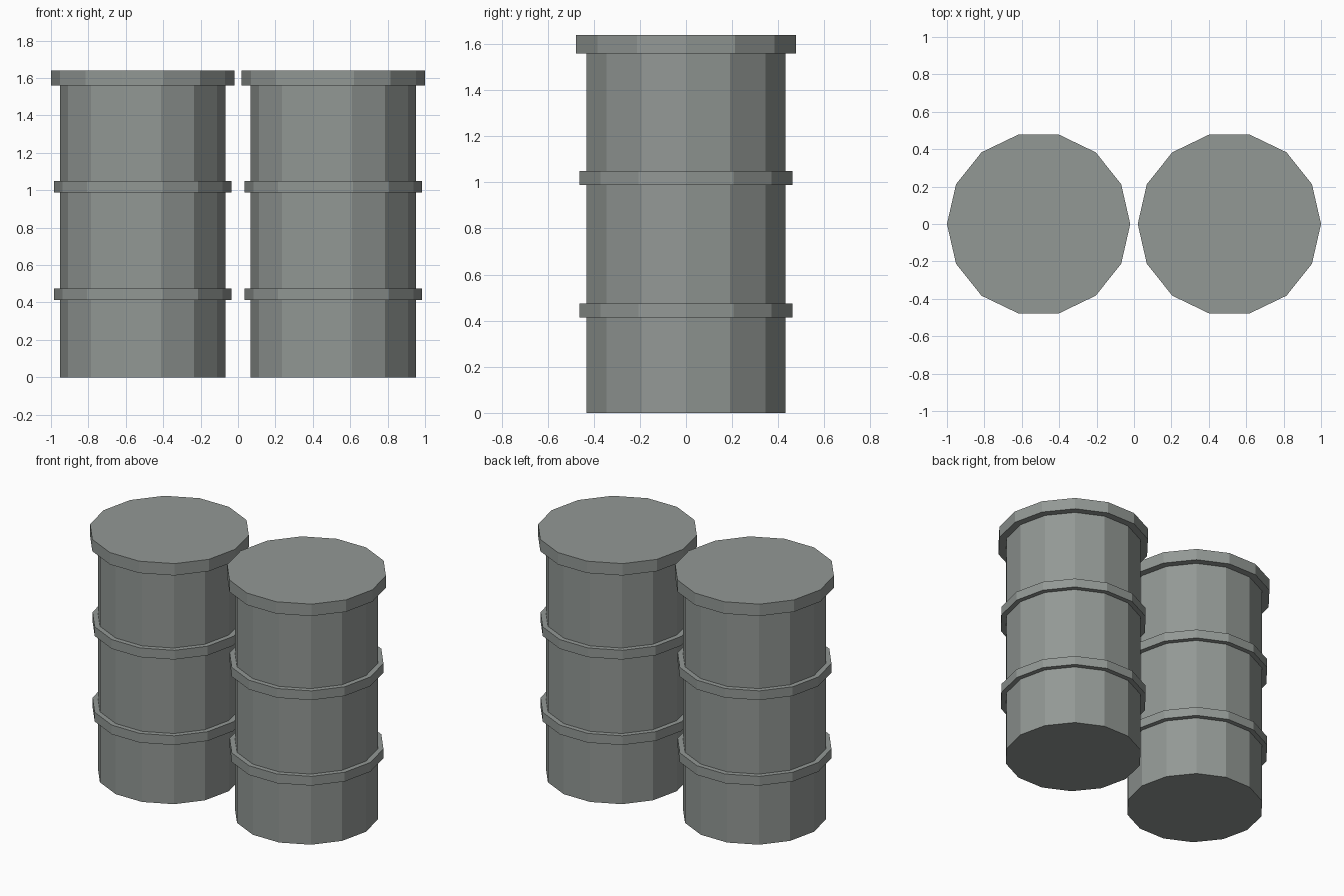
import bpy, bmesh, math

if "Cube" in bpy.data.objects:
    bpy.data.objects.remove(bpy.data.objects["Cube"])

SIDES = 14

metal = bpy.data.materials.new("grey metal")
metal.diffuse_color = (0.29, 0.315, 0.30, 1)
metal.use_nodes = True
metal.node_tree.nodes["Principled BSDF"].inputs["Base Color"].default_value = metal.diffuse_color


def lathe(name, x, profile, closed=False):
    """Turn a (radius, z) profile into a faceted solid; open profiles get end caps."""
    bm = bmesh.new()
    rings = [[bm.verts.new((r * math.cos(2 * math.pi * i / SIDES),
                            r * math.sin(2 * math.pi * i / SIDES), z))
              for i in range(SIDES)] for r, z in profile]
    pairs = list(zip(rings, rings[1:]))
    if closed:
        pairs.append((rings[-1], rings[0]))
    else:
        bm.faces.new(rings[0][::-1])
        bm.faces.new(rings[-1])
    for a, b in pairs:
        for i in range(SIDES):
            j = (i + 1) % SIDES
            bm.faces.new((a[i], a[j], b[j], b[i]))
    bmesh.ops.recalc_face_normals(bm, faces=bm.faces)
    mesh = bpy.data.meshes.new(name)
    bm.to_mesh(mesh)
    bm.free()
    mesh.materials.append(metal)
    obj = bpy.data.objects.new(name, mesh)
    obj.location.x = x
    bpy.context.collection.objects.link(obj)


def hoop(name, x, z0, z1):
    lathe(name, x, [(0.435, z0), (0.475, z0), (0.475, z1), (0.435, z1)], closed=True)


# Two identical barrels side by side
for side, x in (("left", -0.51), ("right", 0.51)):
    lathe(side + "_barrel_body", x, [(0.442, 0), (0.442, 1.57)])
    hoop(side + "_lower_hoop", x, 0.413, 0.475)
    hoop(side + "_upper_hoop", x, 0.988, 1.05)
    lathe(side + "_barrel_lid", x, [(0.49, 1.56), (0.49, 1.64)])
